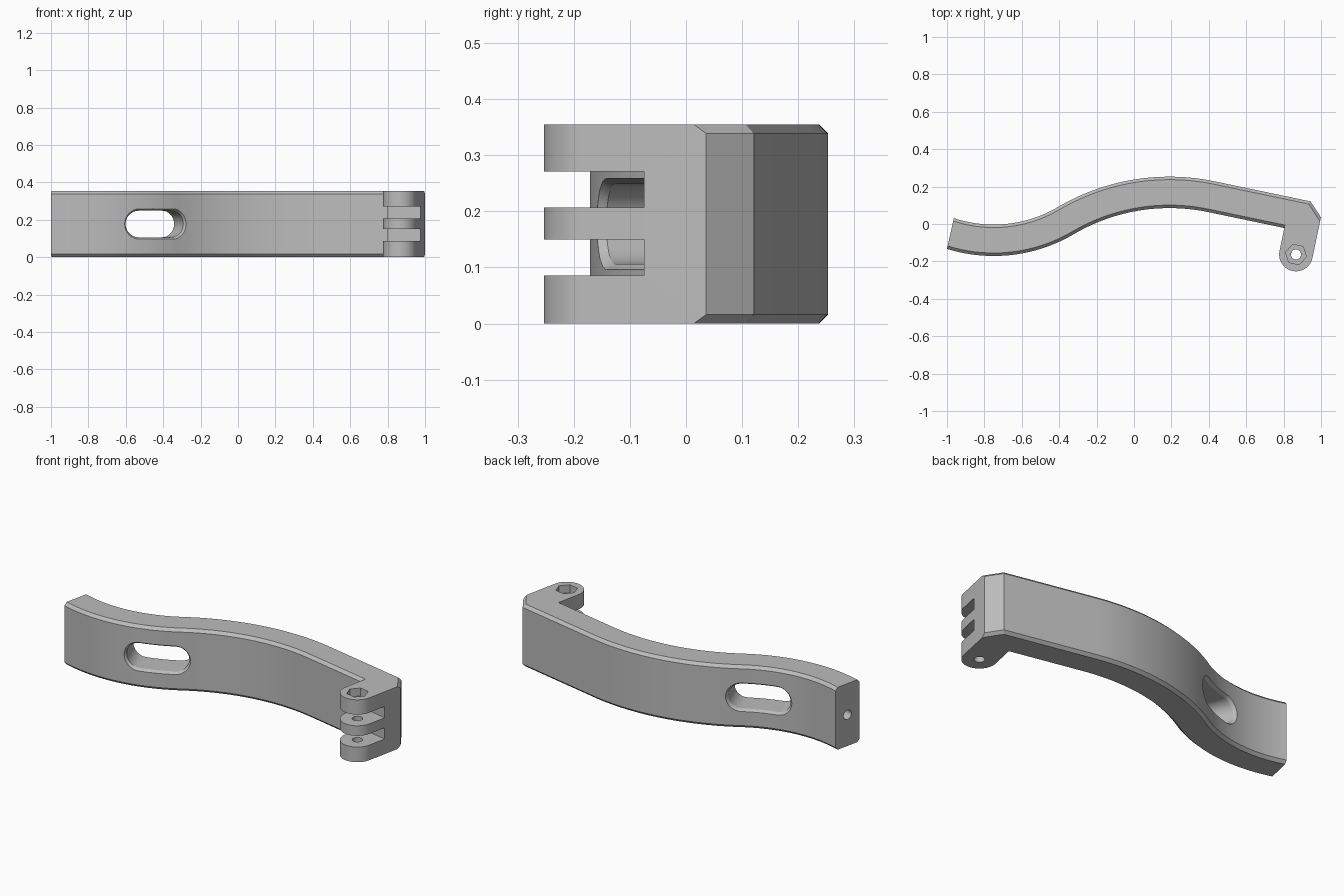
import bpy, bmesh, math
from mathutils import Vector

if "Cube" in bpy.data.objects:
    bpy.data.objects.remove(bpy.data.objects["Cube"])

H, HALF, C = 0.355, 0.084, 0.016        # height, half thickness, edge chamfer
A = math.radians(11.8)                  # downward tilt of the straight end
T = Vector((math.cos(A), -math.sin(A)))
N = Vector((math.sin(A), math.cos(A)))
PIVOT = Vector((0.866, -0.163))
R1 = 0.76
PHI = 2 * math.atan(0.256 / 0.94)
R2 = 0.94 / math.sin(PHI) - R1
C1 = Vector((-0.75, -0.087 + R1))
C2 = Vector((0.19, 0.169 - R2))

grey = bpy.data.materials.new("plain_grey")
grey.diffuse_color = (0.5, 0.5, 0.5, 1)
grey.use_nodes = True
grey.node_tree.nodes["Principled BSDF"].inputs["Base Color"].default_value = grey.diffuse_color


def loft(name, rings):
    """Closed solid through matching rings of 3D points."""
    bm = bmesh.new()
    vs = [[bm.verts.new(p) for p in r] for r in rings]
    n = len(vs[0])
    for a, b in zip(vs, vs[1:]):
        for i in range(n):
            j = (i + 1) % n
            bm.faces.new((a[i], a[j], b[j], b[i]))
    bm.faces.new(vs[0][::-1])
    bm.faces.new(vs[-1])
    bmesh.ops.recalc_face_normals(bm, faces=bm.faces)
    me = bpy.data.meshes.new(name)
    bm.to_mesh(me)
    bm.free()
    me.materials.append(grey)
    ob = bpy.data.objects.new(name, me)
    bpy.context.collection.objects.link(ob)
    return ob


def prism(name, pts, z0, z1):
    return loft(name, [[(p.x, p.y, z) for p in pts] for z in (z0, z1)])


def edge(t, n=28):
    """S-curved line offset by t from the middle of the band."""
    th0 = math.asin((-0.9815 + 0.22 * t + 0.75) / (R1 - t))
    pts = []
    for i in range(n):
        a = th0 + (PHI - th0) * i / n
        pts.append(C1 + (R1 - t) * Vector((math.sin(a), -math.cos(a))))
    for i in range(n + 1):
        a = PHI - (PHI + A) * i / n
        pts.append(C2 + (R2 + t) * Vector((-math.sin(a), math.cos(a))))
    return pts


def outline(c):
    """Plan outline; c insets the chamfered front, back and corner edges."""
    front, back = edge(-HALF + c), edge(HALF - c)
    nf, nb = front[-1].dot(N), back[-1].dot(N)
    pt, pn = PIVOT.dot(T), PIVOT.dot(N)
    r = 0.09
    pts = front + [T * (pt - r) + N * nf]
    for i in range(25):
        a = math.pi + math.pi * i / 24
        pts.append(PIVOT + r * (T * math.cos(a) + N * math.sin(a)))
    cut = pt + r + (nb + c) - 0.072 - c * math.sqrt(2)   # corner line: t + n = cut
    pts.append(T * (pt + r) + N * (cut - pt - r))
    pts.append(T * (cut - nb) + N * nb)
    return pts + back[::-1]


# Curved arm with hinge lug in one body
arm = loft("curved_arm", [[(p.x, p.y, z) for p in outline(c)]
                          for z, c in ((0, C), (C, 0), (H - C, 0), (H, C))])
cutters = []


def polygon(r, n):
    return [PIVOT + r * (T * math.cos(2 * math.pi * i / n) + N * math.sin(2 * math.pi * i / n))
            for i in range(n)]


# Gaps between the hinge knuckles
for z0, z1 in ((0.086, 0.15), (0.207, 0.271)):
    box = [PIVOT + T * a + N * b for a, b in ((-.2, -.2), (.2, -.2), (.2, .1085), (-.2, .1085))]
    cutters.append(prism("knuckle_gap", box, z0, z1))

# Pin hole and hexagonal recess
cutters.append(prism("pin_hole", polygon(0.027, 32), -0.1, H + 0.1))
cutters.append(prism("hex_recess", polygon(0.057, 6), H - 0.045, H + 0.1))

# Round blind hole in the far end
start = Vector((-0.9815, -0.051))
axis = Vector((1, -0.22)).normalized()
side = Vector((0.22, 1)).normalized()
rings = []
for d in (-0.1, 0.2):
    ring = []
    for i in range(32):
        a = 2 * math.pi * i / 32
        p = start + axis * d + side * 0.027 * math.cos(a)
        ring.append((p.x, p.y, H / 2 + 0.027 * math.sin(a)))
    rings.append(ring)
cutters.append(loft("end_hole", rings))

# Oblong window whose chamfered rims follow the curved faces
TH = math.asin(0.273 / R1)
S = C1 + R1 * Vector((math.sin(TH), -math.cos(TH)))
U = Vector((math.cos(TH), math.sin(TH)))
V = Vector((-math.sin(TH), math.cos(TH)))


def surface(t, u):
    loc = [((p - S).dot(U), (p - S).dot(V)) for p in edge(t)]
    for (u0, v0), (u1, v1) in zip(loc, loc[1:]):
        if u0 <= u <= u1:
            return v0 + (v1 - v0) * (u - u0) / (u1 - u0)


rings = []
for t, dv, grow in ((-HALF, -0.03, 0.043), (-HALF, C, 0), (HALF, -C, 0), (HALF, 0.03, 0.043)):
    grow = grow * 0.7
    ring = []
    r, straight = 0.071 + grow, 0.095
    path = [(straight + r * math.cos(a), r * math.sin(a))
            for a in [math.pi * (i / 16 - 0.5) for i in range(17)]]
    for k in range(1, 12):                       # straight sides, split to follow the curve
        path.append((straight - 2 * straight * k / 12, r))
    path += [(-x, -z) for x, z in path]
    for x, z in path:
        u = 0.012 + x
        p = S + U * u + V * (surface(t, u) + dv)
        ring.append((p.x, p.y, H / 2 + z))
    rings.append(ring)
cutters.append(loft("window", rings))

# Cut everything, then remove the helpers
bpy.context.view_layer.objects.active = arm
arm.select_set(True)
for c in cutters:
    c.hide_render = True
    m = arm.modifiers.new(c.name, 'BOOLEAN')
    m.operation, m.solver, m.object = 'DIFFERENCE', 'EXACT', c
    bpy.ops.object.modifier_apply(modifier=m.name)
    bpy.data.objects.remove(c)
bpy.ops.object.shade_smooth_by_angle(angle=math.radians(20))
